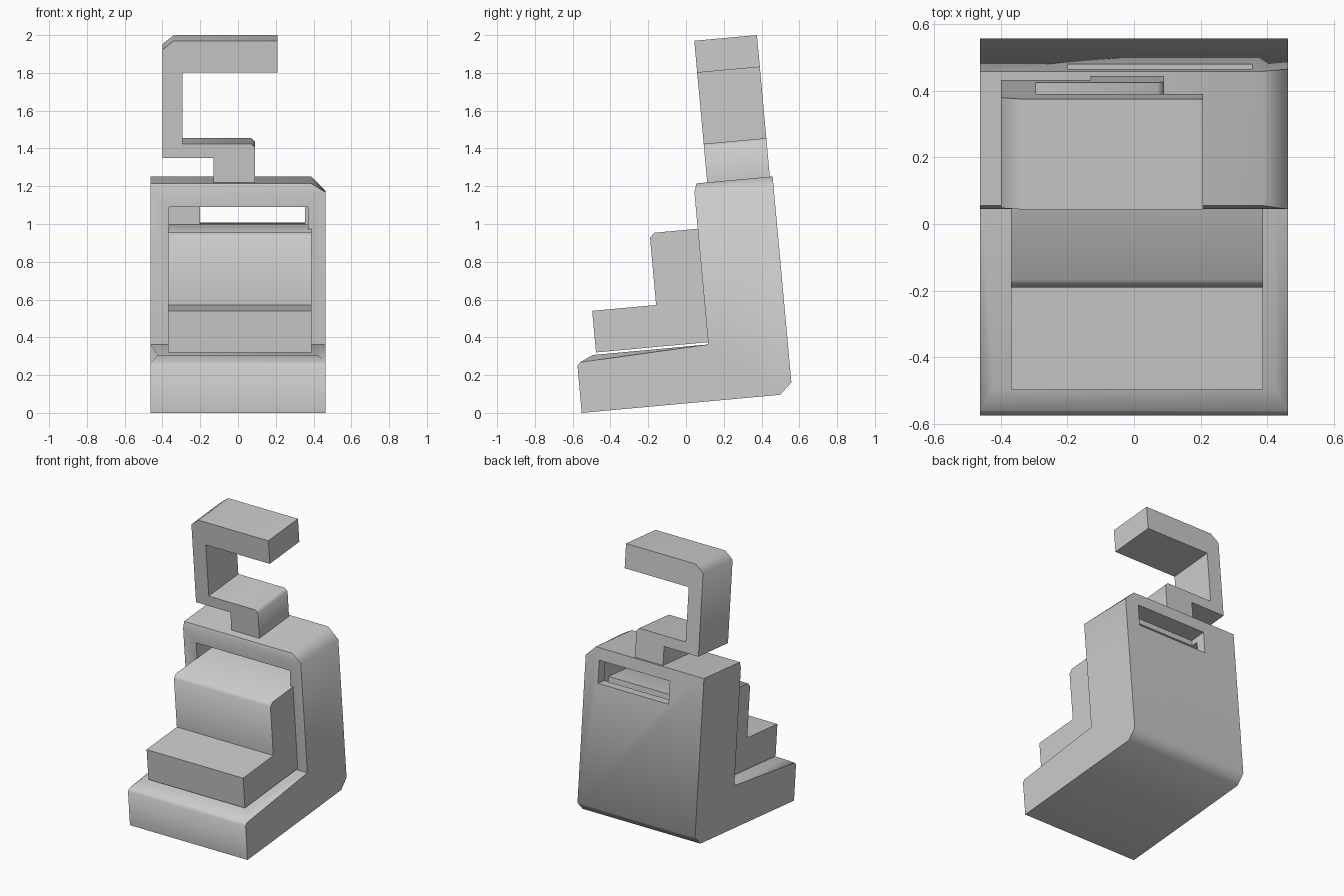
import bpy, bmesh, math
from mathutils import Matrix, Vector

if "Cube" in bpy.data.objects:
    bpy.data.objects.remove(bpy.data.objects["Cube"])

# Everything is built upright, then leaned back by about 5 degrees
LEAN = Matrix.Translation((0, -0.552, 0)) @ Matrix.Rotation(math.radians(5.2), 4, 'X')


def prism(name, pts, axis, a, b, bevels=()):
    """Extrude a profile along x (pts are y,z) or y (pts are x,z)."""
    bm = bmesh.new()
    place = (lambda p, t: (t, p[0], p[1])) if axis == 'x' else (lambda p, t: (p[0], t, p[1]))
    face = bm.faces.new([bm.verts.new(place(p, a)) for p in pts])
    new = bmesh.ops.extrude_face_region(bm, geom=[face])['geom']
    delta = Vector(place((0, 0), b - a))
    bmesh.ops.translate(bm, vec=delta, verts=[v for v in new if isinstance(v, bmesh.types.BMVert)])
    bmesh.ops.recalc_face_normals(bm, faces=bm.faces[:])
    for test, width in bevels:
        edges = [e for e in bm.edges if all(test(v.co) for v in e.verts)]
        bmesh.ops.bevel(bm, geom=edges, offset=width, segments=1, affect='EDGES')
    bm.transform(LEAN)
    mesh = bpy.data.meshes.new(name)
    bm.to_mesh(mesh)
    bm.free()
    obj = bpy.data.objects.new(name, mesh)
    bpy.context.collection.objects.link(obj)
    return obj


def box(name, x0, x1, y0, y1, z0, z1, bevels=()):
    return prism(name, [(y0, z0), (y1, z0), (y1, z1), (y0, z1)], 'x', x0, x1, bevels)


def cut(obj, cutter):
    mod = obj.modifiers.new(cutter.name, 'BOOLEAN')
    mod.operation, mod.solver, mod.object = 'DIFFERENCE', 'EXACT', cutter
    cutter.hide_render = True
    cutter.hide_set(True)


# L-shaped cabinet: base and upright hood
profile = [(0, 0), (1.055, 0), (1.12, .06), (1.12, 1.155), (.715, 1.155),
           (.70, 1.11), (.70, .30), (.045, .30), (0, .25)]
body = prism("cabinet", profile, 'x', -.462, .462, [
    (lambda c: abs(c.z - .30) < .001 and abs(c.x) > .4, .04),
    (lambda c: abs(c.z - 1.155) < .001 and c.x > .4, .075)])

# Hollow front and rear slot
cut(body, box("hollow_cutter", -.365, .37, .60, 1.05, .31, 1.03))
cut(body, box("slot_cutter", -.20, .355, 1.0, 1.2, .91, 1.07))

# Two steps inside the hollow
box("lower_step", -.37, .388, .104, .98, .312, .533)
box("upper_step", -.37, .388, .444, .98, .52, .915,
    [(lambda c: c.y < .45 and c.z > .9, .025)])

# Hook on top
hook = [(-.40, 1.286), (-.40, 1.86), (-.34, 1.908), (.208, 1.908), (.208, 1.738),
        (-.295, 1.738), (-.295, 1.36), (.07, 1.36), (.09, 1.34), (.09, 1.15),
        (-.13, 1.15), (-.13, 1.286)]
prism("top_hook", hook, 'y', .772, 1.105)

# Shading
for o in bpy.context.collection.objects:
    o.select_set(not o.hide_render)
bpy.context.view_layer.objects.active = body
bpy.ops.object.shade_smooth_by_angle(angle=math.radians(55))
